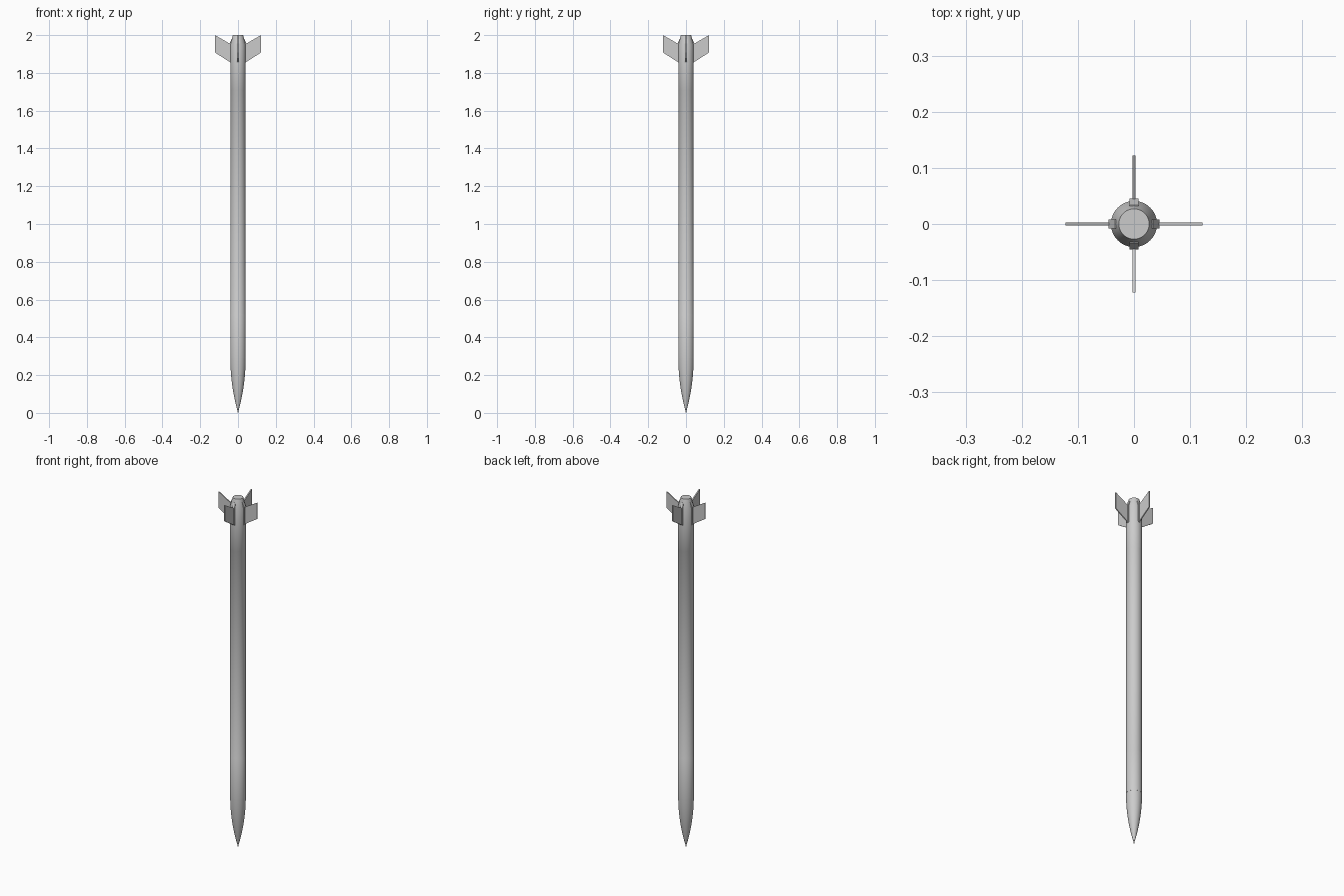
import bpy, bmesh, math
from mathutils import Matrix

if "Cube" in bpy.data.objects:
    bpy.data.objects.remove(bpy.data.objects["Cube"])


def finish(name, bm, smooth=True):
    bmesh.ops.recalc_face_normals(bm, faces=bm.faces)
    me = bpy.data.meshes.new(name)
    bm.to_mesh(me)
    bm.free()
    ob = bpy.data.objects.new(name, me)
    bpy.context.collection.objects.link(ob)
    if smooth:
        bpy.ops.object.select_all(action='DESELECT')
        ob.select_set(True)
        bpy.context.view_layer.objects.active = ob
        bpy.ops.object.shade_smooth_by_angle(angle=math.radians(30))
    return ob


def lathe(name, profile, sides=48):
    # closed solid of revolution from (radius, z) points
    bm = bmesh.new()
    rings = []
    for r, z in profile:
        rings.append([bm.verts.new((r * math.cos(2 * math.pi * i / sides),
                                    r * math.sin(2 * math.pi * i / sides), z))
                      for i in range(sides)])
    for a, b in zip(rings, rings[1:]):
        for i in range(sides):
            j = (i + 1) % sides
            bm.faces.new((a[i], a[j], b[j], b[i]))
    bm.faces.new(rings[0])
    bm.faces.new(rings[-1])
    return finish(name, bm)


def plate(name, outline, half, angle):
    # (radius, z) outline extruded to a thickness, turned about the axis
    bm = bmesh.new()
    lo = [bm.verts.new((r, -half, z)) for r, z in outline]
    hi = [bm.verts.new((r, half, z)) for r, z in outline]
    bm.faces.new(lo)
    bm.faces.new(hi)
    n = len(outline)
    for i in range(n):
        j = (i + 1) % n
        bm.faces.new((lo[i], lo[j], hi[j], hi[i]))
    bmesh.ops.rotate(bm, verts=bm.verts, matrix=Matrix.Rotation(angle, 3, 'Z'))
    return finish(name, bm, smooth=False)


R = 0.041
NOSE = 0.29

# pointed ogive nose
rho = (R ** 2 + NOSE ** 2) / (2 * R)
nose = [(max(0.0008, math.sqrt(rho ** 2 - (NOSE - z) ** 2) + R - rho - 0.0005), z)
        for z in [NOSE * i / 20 for i in range(21)]]
lathe("nose_cone", nose)

# main tube with boat tail
lathe("body_tube", [(R, NOSE), (R, 0.52), (R - 0.0005, 0.521),
                    (R - 0.0005, 1.709), (R, 1.71), (R, 1.95), (0.027, 2.0)])

# four swept fins with root fairings
for k in range(4):
    a = k * math.pi / 2
    plate(f"fin_{k + 1}", [(0.035, 1.852), (0.122, 1.908), (0.122, 2.0), (0.035, 1.95)],
          0.003, a)
    plate(f"fin_fairing_{k + 1}", [(0.03, 1.855), (0.042, 1.855), (0.045, 1.865),
                                   (0.045, 1.955), (0.034, 1.98), (0.03, 1.98)], 0.008, a)
